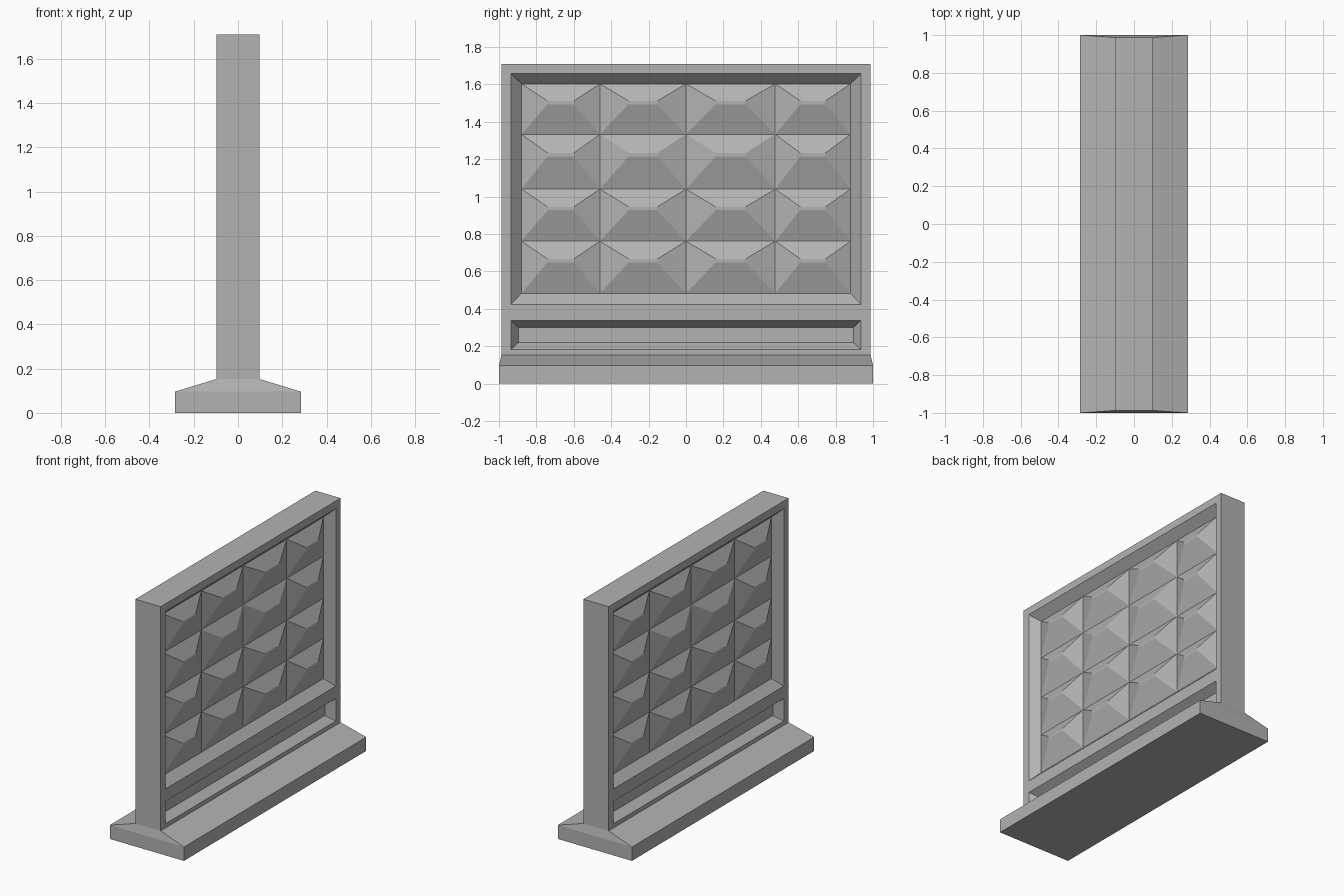
import bpy, bmesh
from mathutils import Matrix

if "Cube" in bpy.data.objects:
    bpy.data.objects.remove(bpy.data.objects["Cube"])

concrete = bpy.data.materials.new("concrete grey")
concrete.diffuse_color = (0.45, 0.45, 0.45, 1)
concrete.use_nodes = True
concrete.node_tree.nodes["Principled BSDF"].inputs["Base Color"].default_value = concrete.diffuse_color

HX = 0.097            # half thickness of the wall
FLOOR = 0.04          # x of the recess floors
HY = 0.987            # half length of the wall
Z = [0.153, 0.182, 0.338, 0.424, 1.657, 1.71]
Y = [-HY, -0.936, 0.936, HY]


def finish(bm, name):
    bmesh.ops.remove_doubles(bm, verts=bm.verts, dist=0.0005)
    bmesh.ops.recalc_face_normals(bm, faces=bm.faces)
    me = bpy.data.meshes.new(name)
    bm.to_mesh(me)
    bm.free()
    me.materials.append(concrete)
    ob = bpy.data.objects.new(name, me)
    bpy.context.collection.objects.link(ob)
    return ob


def face(bm, m, pts):
    bm.faces.new([bm.verts.new(m @ Matrix.Translation(p).to_translation()) for p in pts])


def rect(x, y0, y1, z0, z1):
    return [(x, y0, z0), (x, y1, z0), (x, y1, z1), (x, y0, z1)]


def ring(bm, m, a, b):
    # sloped band between two rectangles
    for i in range(4):
        j = (i + 1) % 4
        face(bm, m, [a[i], a[j], b[j], b[i]])


def stud(bm, m, y0, y1, z0, z1):
    # blunt pyramid with a narrow flat crest
    dy, dz = y1 - y0, z1 - z0
    crest = rect(HX - 0.002, y0 + dy / 3, y1 - dy / 3, z1 - 0.405 * dz, z1 - 0.34 * dz)
    ring(bm, m, rect(FLOOR, y0, y1, z0, z1), crest)
    face(bm, m, crest)


def wall_side(bm, m):
    # flat frame around the two recesses
    for k in range(5):
        for i in range(3):
            if not (i == 1 and k in (1, 3)):
                face(bm, m, rect(HX, Y[i], Y[i + 1], Z[k], Z[k + 1]))
    # lower long recess
    inner = rect(FLOOR, -0.895, 0.895, 0.22, 0.30)
    ring(bm, m, rect(HX, Y[1], Y[2], Z[1], Z[2]), inner)
    face(bm, m, inner)
    # large recess with the studs
    ring(bm, m, rect(HX, Y[1], Y[2], Z[3], Z[4]), rect(FLOOR, -0.88, 0.88, 0.482, 1.603))
    ys = [-0.88, -0.46, 0, 0.477, 0.88]
    zs = [0.482, 0.762, 1.04, 1.333, 1.603]
    for i in range(4):
        for k in range(4):
            stud(bm, m, ys[i], ys[i + 1], zs[k], zs[k + 1])


# wall panel: same relief on both sides, turned half way round
bm = bmesh.new()
for angle in (0, 3.14159265):
    m = Matrix.Rotation(angle, 4, 'Z')
    wall_side(bm, m)
    for k in range(5):
        face(bm, m, [(-HX, HY, Z[k]), (HX, HY, Z[k]), (HX, HY, Z[k + 1]), (-HX, HY, Z[k + 1])])
for z in (Z[0], Z[-1]):
    for i in range(3):
        face(bm, Matrix(), [(-HX, Y[i], z), (HX, Y[i], z), (HX, Y[i + 1], z), (-HX, Y[i + 1], z)])
finish(bm, "wall_panel")

# foot: block with sloped top
bm = bmesh.new()


def level(x, y, z):
    return [(-x, -y, z), (x, -y, z), (x, y, z), (-x, y, z)]


levels = [level(0.285, 1, 0), level(0.285, 1, 0.096), level(HX, HY, 0.153)]
for a, b in zip(levels, levels[1:]):
    ring(bm, Matrix(), a, b)
face(bm, Matrix(), levels[0])
face(bm, Matrix(), levels[-1])
finish(bm, "foot")
